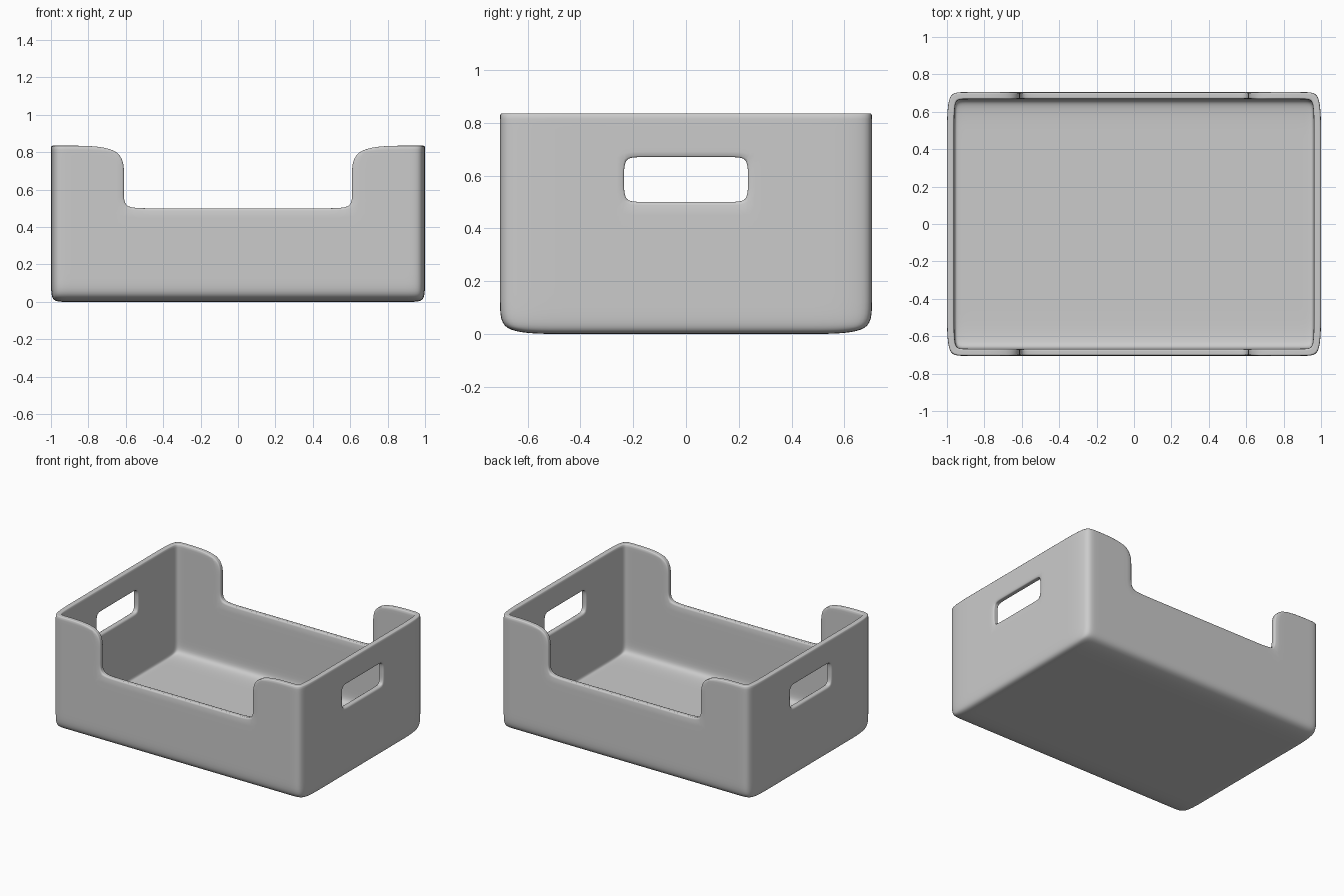
import bpy, bmesh

if "Cube" in bpy.data.objects:
    bpy.data.objects.remove(bpy.data.objects["Cube"])

# grid lines of the control cage
XS = [-1, -0.93, -0.61, -0.49, 0.49, 0.61, 0.93, 1]
YS = [-0.705, -0.45, -0.235, -0.18, 0.18, 0.235, 0.45, 0.705]
ZS = [0, 0.1, 0.5, 0.585, 0.67, 0.835]

bm = bmesh.new()
cache = {}


def vert(p):
    if p not in cache:
        cache[p] = bm.verts.new(p)
    return cache[p]


def panel(us, vs, place, keep=lambda u, v: True):
    """Grid of quads on one flat side; keep() decides which cells stay."""
    for u0, u1 in zip(us, us[1:]):
        for v0, v1 in zip(vs, vs[1:]):
            if keep((u0 + u1) / 2, (v0 + v1) / 2):
                corners = [(u0, v0), (u1, v0), (u1, v1), (u0, v1)]
                bm.faces.new([vert(place(u, v)) for u, v in corners])


# floor
panel(XS, YS, lambda x, y: (x, y, 0))

# front and back walls with the dipped opening, side walls with a handle slot
for s in (-1, 1):
    panel(XS, ZS, lambda x, z: (x, s * 0.705, z),
          lambda x, z: not (abs(x) < 0.61 and z > 0.5))
    panel(YS, ZS, lambda y, z: (s, y, z),
          lambda y, z: not (abs(y) < 0.235 and 0.5 < z < 0.67))

# make all normals point outwards
bmesh.ops.recalc_face_normals(bm, faces=bm.faces)
bm.normal_update()
floor = min(bm.faces, key=lambda f: f.calc_center_median().z)
if floor.normal.z > 0:
    bmesh.ops.reverse_faces(bm, faces=bm.faces)

mesh = bpy.data.meshes.new("storage_bin")
bm.to_mesh(mesh)
bm.free()
for p in mesh.polygons:
    p.use_smooth = True
bin_obj = bpy.data.objects.new("storage_bin", mesh)
bpy.context.collection.objects.link(bin_obj)

# wall thickness, with half-sharp rims
sol = bin_obj.modifiers.new("thickness", 'SOLIDIFY')
sol.thickness = 0.038
sol.offset = -1
sol.use_even_offset = True
sol.use_quality_normals = True
sol.edge_crease_inner = 0.5
sol.edge_crease_outer = 0.5

# soft rounded form
sub = bin_obj.modifiers.new("smooth", 'SUBSURF')
sub.levels = 3
sub.render_levels = 3
